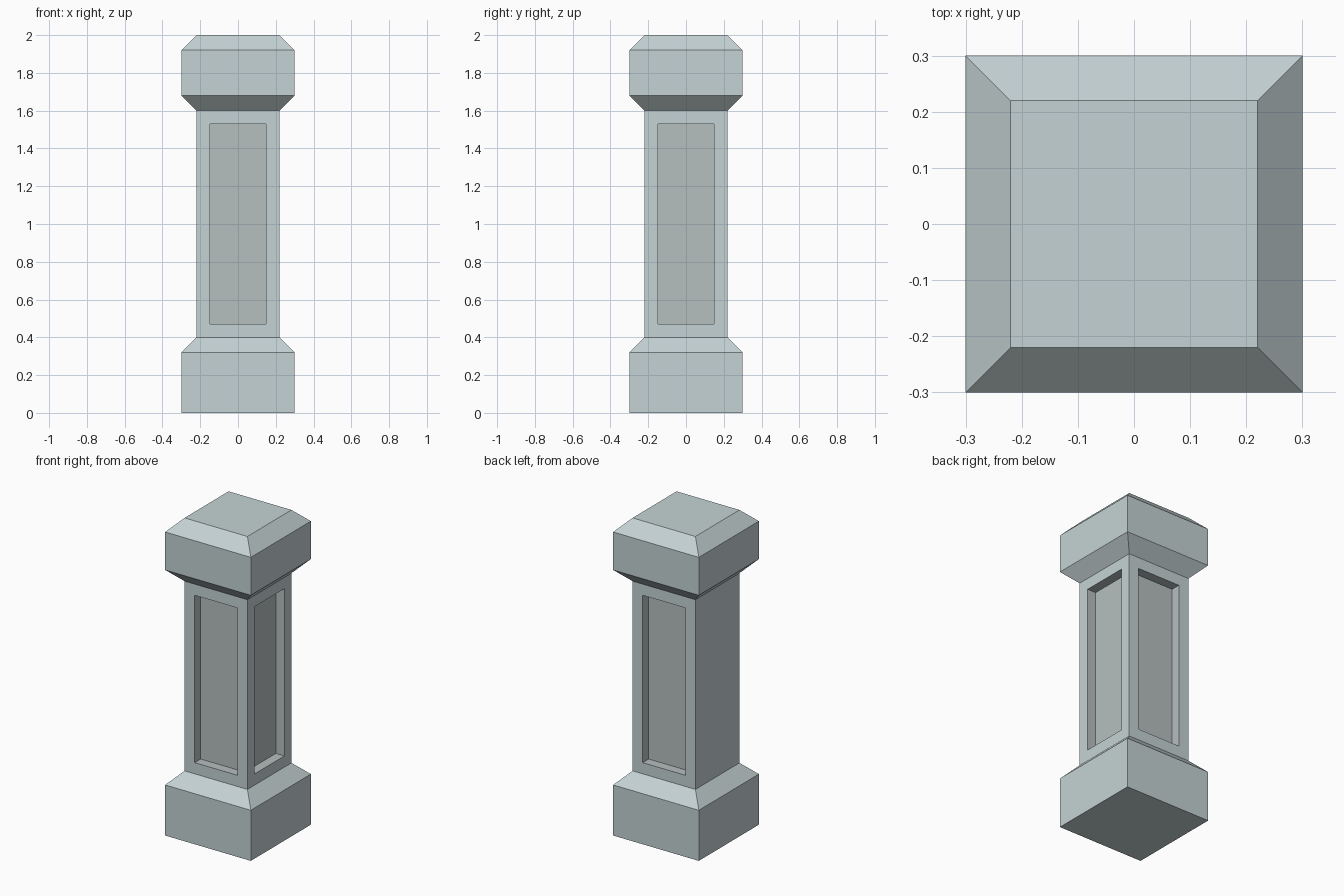
import bpy, bmesh
from mathutils import Vector

if "Cube" in bpy.data.objects:
    bpy.data.objects.remove(bpy.data.objects["Cube"])


def material(name, rgb):
    m = bpy.data.materials.new(name)
    m.diffuse_color = (*rgb, 1)
    m.use_nodes = True
    m.node_tree.nodes["Principled BSDF"].inputs["Base Color"].default_value = m.diffuse_color
    return m


stone = material("stone", (0.56, 0.65, 0.66))
panel_stone = material("panel_stone", (0.47, 0.52, 0.52))

# Square pillar profile: (half width, height)
profile = [(0.30, 0.0), (0.30, 0.32), (0.22, 0.40),
           (0.22, 1.60), (0.30, 1.68), (0.30, 1.92), (0.22, 2.0)]
corners = [(-1, -1), (1, -1), (1, 1), (-1, 1)]

bm = bmesh.new()
rings = [[bm.verts.new((sx * w, sy * w, z)) for sx, sy in corners]
         for w, z in profile]
bm.faces.new(rings[0][::-1])
bm.faces.new(rings[-1])
shaft_faces = []
for level, (lo, hi) in enumerate(zip(rings, rings[1:])):
    for i in range(4):
        j = (i + 1) % 4
        face = bm.faces.new((lo[i], lo[j], hi[j], hi[i]))
        if level == 2:
            shaft_faces.append(face)
bm.normal_update()

# Recessed panels on front, right and back; the left side stays plain
panels = shaft_faces[:3]
bmesh.ops.inset_individual(bm, faces=panels, thickness=0.10)
bm.normal_update()
floors = bmesh.ops.extrude_discrete_faces(bm, faces=panels)["faces"]
for face in floors:
    face.normal_update()
    bmesh.ops.translate(bm, verts=face.verts, vec=Vector(face.normal) * -0.06)
    face.material_index = 1
    for edge in face.edges:
        for wall in edge.link_faces:
            wall.material_index = 1
bm.normal_update()

mesh = bpy.data.meshes.new("pillar")
bm.to_mesh(mesh)
bm.free()
mesh.materials.append(stone)
mesh.materials.append(panel_stone)
pillar = bpy.data.objects.new("pillar", mesh)
bpy.context.collection.objects.link(pillar)
